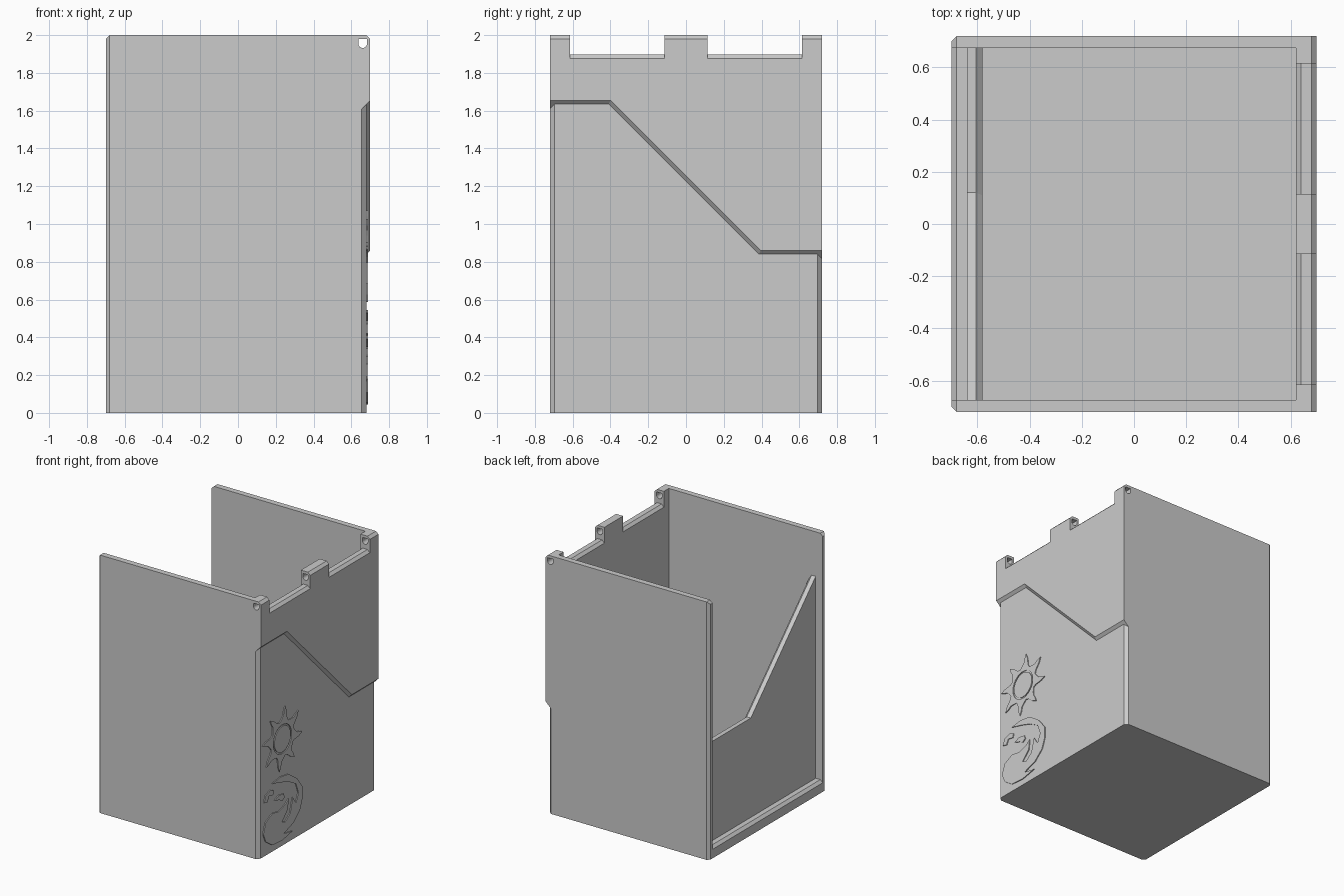
import bpy, bmesh
from math import sin, cos, radians

if "Cube" in bpy.data.objects:
    bpy.data.objects.remove(bpy.data.objects["Cube"], do_unlink=True)

grey = bpy.data.materials.new("plain_grey")
grey.use_nodes = True
colour = (0.6, 0.6, 0.6, 1)
grey.diffuse_color = colour
grey.node_tree.nodes["Principled BSDF"].inputs["Base Color"].default_value = colour


def finish(name, bm):
    bmesh.ops.recalc_face_normals(bm, faces=bm.faces)
    mesh = bpy.data.meshes.new(name)
    bm.to_mesh(mesh)
    bm.free()
    mesh.materials.append(grey)
    obj = bpy.data.objects.new(name, mesh)
    bpy.context.collection.objects.link(obj)
    return obj


def loft(name, *rings):
    """Solid through rings of 3D points, capped at both ends."""
    bm = bmesh.new()
    loops = [[bm.verts.new(p) for p in ring] for ring in rings]
    for a, b in zip(loops, loops[1:]):
        for i in range(len(a)):
            j = (i + 1) % len(a)
            bm.faces.new((a[i], a[j], b[j], b[i]))
    bm.faces.new(loops[0])
    bm.faces.new(loops[-1])
    return finish(name, bm)


def at_x(x, yz):
    return [(x, y, z) for y, z in yz]


def prism_y(name, xz, y0, y1):
    return loft(name, *[[(x, y, z) for x, z in xz] for y in (y0, y1)])


def cut(obj, cutter):
    mod = obj.modifiers.new("cut", "BOOLEAN")
    mod.operation, mod.solver, mod.object = "DIFFERENCE", "EXACT", cutter
    bpy.context.view_layer.objects.active = obj
    bpy.ops.object.modifier_apply(modifier=mod.name)
    bpy.data.objects.remove(cutter, do_unlink=True)


# Outer block, chamfered along the open end and the hinge edge
X, Y, H = 0.70, 0.72, 2.0
WALL, FLOOR, C = 0.675, 0.09, 0.02
bm = bmesh.new()
bmesh.ops.create_cube(bm, size=1)
for v in bm.verts:
    v.co = (v.co.x * 2 * X, v.co.y * 2 * Y, (v.co.z + 0.5) * H)
edges = []
for e in bm.edges:
    mid = (e.verts[0].co + e.verts[1].co) / 2
    open_end = mid.x < -X + 0.01 and mid.z > 0.5
    hinge_edge = mid.x > X - 0.01 and mid.z > H - 0.01
    if open_end or hinge_edge:
        edges.append(e)
bmesh.ops.bevel(bm, geom=edges, offset=C, segments=1, affect="EDGES", profile=0.5)
box = finish("box_body", bm)

# Inside space, open on one end, with a chamfered floor lip
cut(box, prism_y("inside_cutter", [(-X - C, FLOOR - 2 * C), (-X + C, FLOOR), (0.62, FLOOR),
                                   (0.62, 2.1), (-X - C, 2.1)], -WALL, WALL))

# Hinge notches and pin hole
notch = [(0.58, 1.837), (0.64, 1.897), (0.68, 1.897), (0.74, 1.837), (0.74, 2.1), (0.58, 2.1)]
for side in (-1, 1):
    cut(box, prism_y("notch_cutter", notch, side * 0.115, side * 0.615))
pin = [(0.66 + 0.023 * cos(radians(a)), 1.955 + 0.023 * sin(radians(a))) for a in range(180, 361, 15)]
cut(box, prism_y("pin_cutter", pin + [(0.683, 1.979), (0.637, 1.979)], -1, 1))

# Stepped recess below the slanted line on the decorated wall
STEP = 0.68


def recess(x):
    d = x - STEP
    k = 0.414 * d
    return at_x(x, [(-0.9, -0.1), (-0.9, 1.635 + d), (-0.408 + k, 1.635 + d),
                    (0.387 + k, 0.84 + d), (0.9, 0.84 + d), (0.9, -0.1)])


cut(box, loft("recess_cutter", recess(STEP), recess(0.74)))

# Chamfers on the two recessed corners, with sloping tops
for side, rise in ((-1, 0.955), (1, 0.16)):
    tri = [(0.63, side * 0.745), (0.70, side * 0.675), (0.74, side * 0.78)]
    cut(box, loft("corner_cutter", [(x, y, -0.1) for x, y in tri],
                  [(x, y, x + rise) for x, y in tri]))


# Slanted end panel, chamfered on its inner top edge
def panel(d):
    k = 0.414 * d
    return [(-WALL, 0.08), (-WALL, 1.655 - 1.414 * d), (0.12 - k, 0.86 - d), (WALL, 0.86 - d), (WALL, 0.08)]


loft("end_panel", at_x(-0.64, panel(0)), at_x(-0.605, panel(0)), at_x(-0.58, panel(0.025)))


# Shallow wall reliefs
def relief(name, yz):
    return loft(name, at_x(0.675, yz), at_x(0.687, yz))


def polar(r, degrees):
    return (-0.435 + r * cos(radians(degrees)), 0.83 + r * sin(radians(degrees)))


def circle(r):
    return [polar(r, a) for a in range(0, 360, 10)]


# Sun with curling rays around a separate disc
ray = [(-23, 0.14), (-14, 0.155), (-9, 0.185), (-6, 0.21), (0, 0.245), (3, 0.21), (4, 0.18), (10, 0.16)]
sun = relief("sun_rays", [polar(r, 45 * i - 8 + a) for i in range(8) for a, r in ray])
cut(sun, loft("sun_cutter", at_x(0.6, circle(0.112)), at_x(0.8, circle(0.112))))
relief("sun_disc", circle(0.1))

# Curling flame and two sparks
relief("flame", [(-.67, .18), (-.64, .26), (-.56, .3), (-.48, .285), (-.4, .31), (-.36, .34),
                 (-.37, .26), (-.44, .19), (-.4, .175), (-.34, .22), (-.31, .33), (-.27, .27),
                 (-.24, .34), (-.27, .42), (-.36, .47), (-.45, .5), (-.56, .53), (-.46, .545),
                 (-.36, .53), (-.26, .46), (-.19, .37), (-.19, .28), (-.22, .2), (-.3, .13),
                 (-.42, .09), (-.31, .07), (-.44, .045), (-.56, .055), (-.64, .11)])
relief("large_spark", [(-.66, .42), (-.64, .47), (-.58, .49), (-.54, .47), (-.55, .44), (-.6, .45), (-.62, .41)])
relief("small_spark", [(-.53, .39), (-.48, .41), (-.42, .4), (-.41, .37), (-.44, .35), (-.47, .37)])
